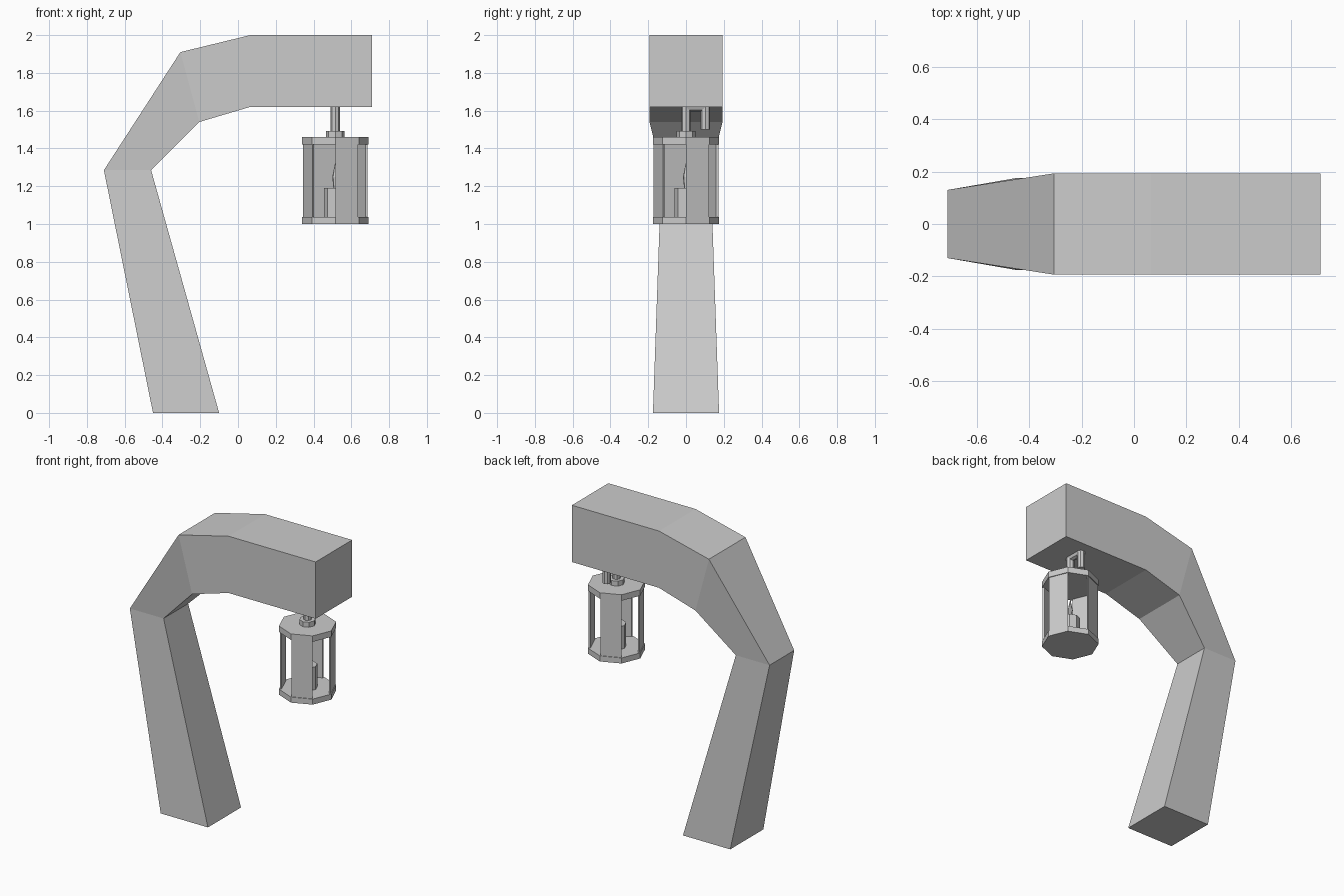
import bpy, bmesh
from math import cos, sin, radians

if "Cube" in bpy.data.objects:
    bpy.data.objects.remove(bpy.data.objects["Cube"])

CX = 0.515  # lantern axis x (y = 0)


def loft(name, rings):
    """Skin a list of equal-length vertex rings, with flat end caps."""
    bm = bmesh.new()
    vs = [[bm.verts.new(p) for p in ring] for ring in rings]
    n = len(rings[0])
    for a, b in zip(vs, vs[1:]):
        for i in range(n):
            j = (i + 1) % n
            bm.faces.new((a[i], a[j], b[j], b[i]))
    bm.faces.new(vs[0][::-1])
    bm.faces.new(vs[-1])
    bmesh.ops.recalc_face_normals(bm, faces=bm.faces)
    me = bpy.data.meshes.new(name)
    bm.to_mesh(me)
    bm.free()
    ob = bpy.data.objects.new(name, me)
    bpy.context.collection.objects.link(ob)
    return ob


def polar(r, deg, z):
    return (CX + r * cos(radians(deg)), r * sin(radians(deg)), z)


def lathe(name, profile):
    """Eight-sided turned part around the lantern axis."""
    return loft(name, [[polar(r, 45 * k, z) for k in range(8)] for r, z in profile])


# Bent post: outer x,z / inner x,z / half depth
sections = [(-0.45, 0, -0.10, 0, 0.175),
            (-0.71, 1.285, -0.46, 1.285, 0.13),
            (-0.305, 1.91, -0.205, 1.54, 0.193),
            (0.065, 2.0, 0.065, 1.62, 0.193),
            (0.71, 2.0, 0.71, 1.62, 0.193)]
loft("lamp_post", [[(xo, -h, zo), (xi, -h, zi), (xi, h, zi), (xo, h, zo)]
                   for xo, zo, xi, zi, h in sections])

# Lantern plates and top collar
lathe("lantern_base", [(0.176, 1.0), (0.176, 1.037)])
lathe("lantern_cap", [(0.176, 1.42), (0.176, 1.46)])
lathe("lantern_collar", [(0.05, 1.46), (0.05, 1.493)])

# Four thin side panels on alternate faces
for k in range(4):
    a, b = 22.5 + 90 * k - 22.5, 22.5 + 90 * k + 22.5
    loft(f"lantern_panel_{k + 1}",
         [[polar(0.171, a, z), polar(0.171, b, z), polar(0.160, b, z), polar(0.160, a, z)]
          for z in (1.035, 1.422)])

# Candle and flame
lathe("candle", [(0.06, 1.035), (0.06, 1.19)])
lathe("flame", [(0.010, 1.19), (0.016, 1.25), (0.002, 1.32)])

# Hook: octagonal rod bent over with mitred corners
sec = [(0.025 * cos(radians(45 * k)), 0.025 * sin(radians(45 * k))) for k in range(8)]
loft("lantern_hook", [[(CX + x, u, 1.49) for x, u in sec],
                      [(CX + x, u, 1.62 - u) for x, u in sec],
                      [(CX + x, 0.103 - u, 1.62 - u) for x, u in sec],
                      [(CX + x, 0.103 - u, 1.50) for x, u in sec]])
